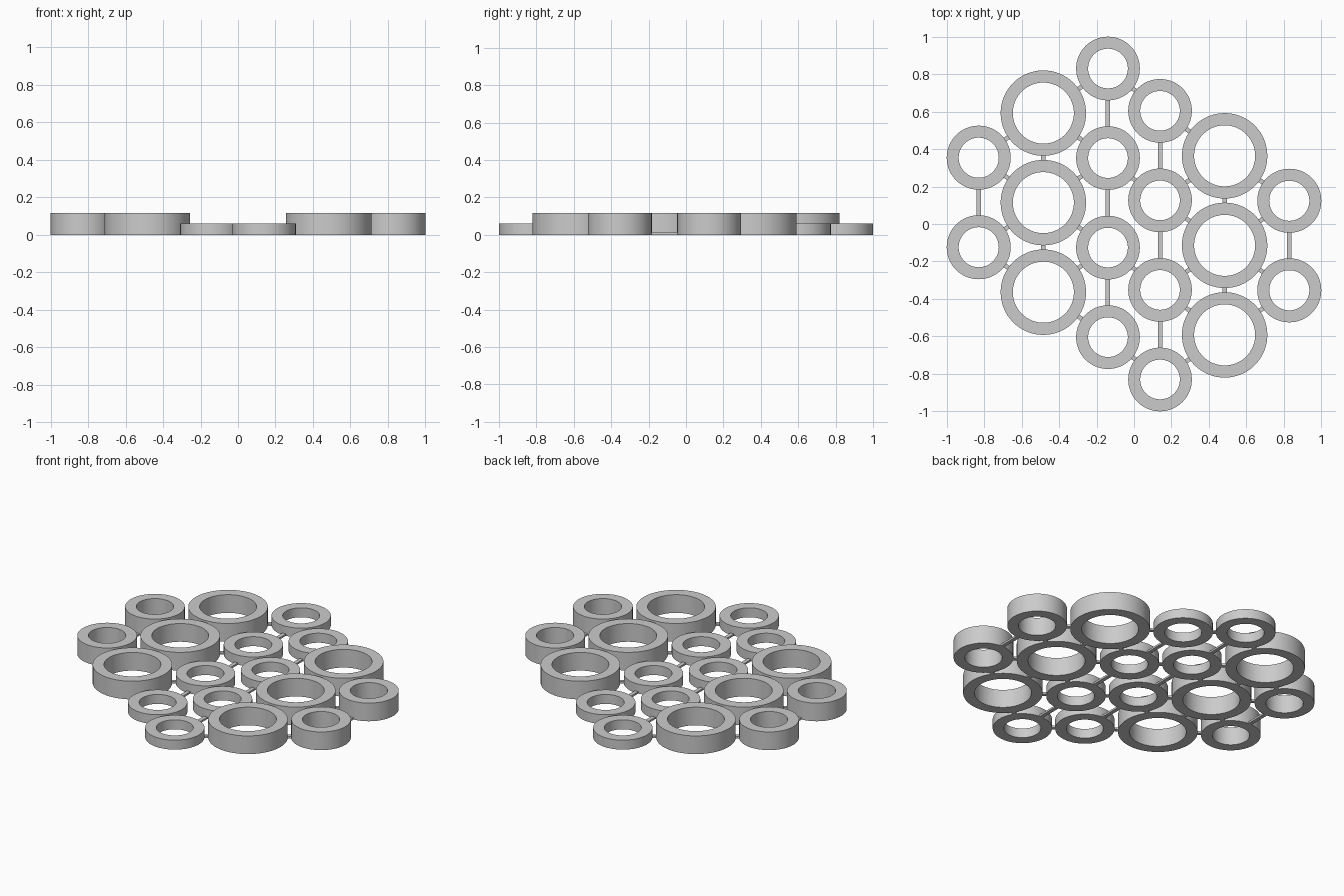
import bpy, bmesh, math
from mathutils import Vector

if "Cube" in bpy.data.objects:
    bpy.data.objects.remove(bpy.data.objects["Cube"])

grey = bpy.data.materials.new("grey")
grey.diffuse_color = (0.6, 0.6, 0.6, 1)
grey.use_nodes = True
grey.node_tree.nodes["Principled BSDF"].inputs["Base Color"].default_value = grey.diffuse_color

SEG = 64
BAR_W, BAR_H = 0.024, 0.012


def finish(bm, name, smooth=False):
    bmesh.ops.recalc_face_normals(bm, faces=bm.faces)
    me = bpy.data.meshes.new(name)
    bm.to_mesh(me)
    bm.free()
    me.materials.append(grey)
    ob = bpy.data.objects.new(name, me)
    bpy.context.collection.objects.link(ob)
    if smooth:
        bpy.ops.object.select_all(action='DESELECT')
        ob.select_set(True)
        bpy.context.view_layer.objects.active = ob
        bpy.ops.object.shade_smooth_by_angle(angle=math.radians(35))


def ring(name, c, outer, inner, h):
    # Square cross-section swept round the ring centre
    bm = bmesh.new()
    section = [(outer, 0), (outer, h), (inner, h), (inner, 0)]
    loops = []
    for i in range(SEG):
        a = 2 * math.pi * i / SEG
        loops.append([bm.verts.new((c.x + r * math.cos(a), c.y + r * math.sin(a), z))
                      for r, z in section])
    for i in range(SEG):
        p, q = loops[i], loops[(i + 1) % SEG]
        for k in range(4):
            m = (k + 1) % 4
            bm.faces.new((p[k], q[k], q[m], p[m]))
    finish(bm, name, True)


def bar(name, a, ra, b, rb):
    # Thin floor strip whose ends sink slightly into both ring walls
    d = (b - a).normalized()
    s = Vector((-d.y, d.x)) * BAR_W / 2
    p, q = a + d * (ra - 0.01), b - d * (rb - 0.01)
    bm = bmesh.new()
    base = [bm.verts.new((v.x, v.y, 0)) for v in (p + s, p - s, q - s, q + s)]
    face = bm.faces.new(base)
    ext = bmesh.ops.extrude_face_region(bm, geom=[face])
    top = [v for v in ext["geom"] if isinstance(v, bmesh.types.BMVert)]
    bmesh.ops.translate(bm, verts=top, vec=(0, 0, BAR_H))
    finish(bm, name)


# Columns of one half: name, x, top y, count, outer radius, inner radius, height
STEP = 0.478
columns = [("tall_small_ring", -0.829, 0.354, 2, 0.171, 0.107, 0.115),
           ("large_ring", -0.484, 0.592, 3, 0.228, 0.163, 0.115),
           ("low_small_ring", -0.139, 0.830, 4, 0.170, 0.106, 0.060)]

# The other half is the same layout turned 180 degrees
rings = []
for sign in (1, -1):
    for name, x, y, n, ro, ri, h in columns:
        for k in range(n):
            c = Vector((sign * x, sign * (y - k * STEP)))
            rings.append((c, ro, name, sign))
            ring(name, c, ro, ri, h)

# Strips join neighbours in each half, and nearly touching rings across halves
for i, (a, ra, na, sa) in enumerate(rings):
    for b, rb, nb, sb in rings[i + 1:]:
        gap = (b - a).length - ra - rb
        if gap < (0.16 if sa == sb else 0.025):
            bar("connecting_bar", a, ra, b, rb)
